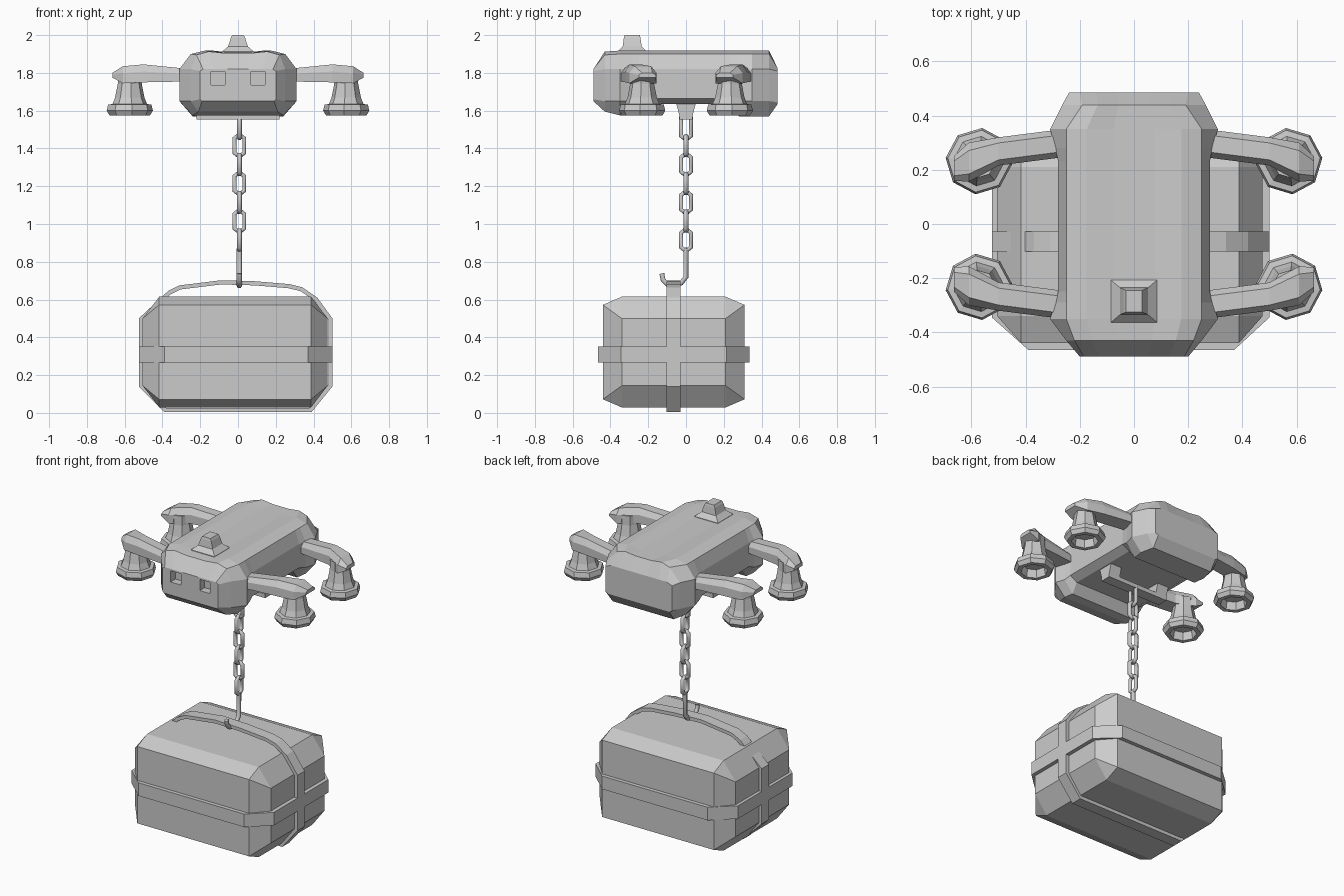
import bpy, bmesh, math
from mathutils import Vector

if "Cube" in bpy.data.objects:
    bpy.data.objects.remove(bpy.data.objects["Cube"])


def add_mesh(name, verts, faces=(), hull=False):
    me = bpy.data.meshes.new(name)
    bm = bmesh.new()
    vs = [bm.verts.new(v) for v in verts]
    for f in faces:
        bm.faces.new([vs[i] for i in f])
    if hull:
        bmesh.ops.convex_hull(bm, input=bm.verts)
        bmesh.ops.dissolve_limit(bm, angle_limit=0.01, verts=bm.verts, edges=bm.edges)
    bmesh.ops.recalc_face_normals(bm, faces=bm.faces)
    bm.to_mesh(me)
    bm.free()
    ob = bpy.data.objects.new(name, me)
    bpy.context.collection.objects.link(ob)
    return ob


def loft(name, rings, caps=True, loop=False):
    """Skin a row of closed rings that share a point count."""
    n, m = len(rings[0]), len(rings)
    faces = [(i * n + j, i * n + (j + 1) % n,
              (i + 1) % m * n + (j + 1) % n, (i + 1) % m * n + j)
             for i in range(m if loop else m - 1) for j in range(n)]
    if caps and not loop:
        faces += [tuple(range(n)), tuple(range((m - 1) * n, m * n))]
    return add_mesh(name, [p for r in rings for p in r], faces)


def box(name, x, y, z):
    return add_mesh(name, [(a, b, c) for a in x for b in y for c in z], hull=True)


def tube(name, pts, radius, closed=False):
    cu = bpy.data.curves.new(name, 'CURVE')
    cu.dimensions = '3D'
    cu.bevel_depth, cu.bevel_resolution, cu.use_fill_caps = radius, 1, True
    sp = cu.splines.new('POLY')
    sp.points.add(len(pts) - 1)
    for p, co in zip(sp.points, pts):
        p.co = (*co, 1)
    sp.use_cyclic_u = closed
    ob = bpy.data.objects.new(name, cu)
    bpy.context.collection.objects.link(ob)
    return ob


def strap(name, pts, lo, hi, t, to3d):
    """Flat band following a closed counter-clockwise 2D outline, t thick inwards."""
    n, rings = len(pts), []
    P = [Vector(p) for p in pts]
    for i in range(n):
        a = (P[i] - P[i - 1]).normalized()
        b = (P[(i + 1) % n] - P[i]).normalized()
        na, nb = Vector((-a.y, a.x)), Vector((-b.y, b.x))
        q = P[i] + (na + nb) * t / (1 + na.dot(nb))
        rings.append([to3d(*P[i], lo), to3d(*P[i], hi), to3d(*q, hi), to3d(*q, lo)])
    return loft(name, rings, loop=True)


# Body: sections along y (y, mid width, low z, high z, belly width, belly z, roof width, roof z)
sections = [
    (-.49, .20, 1.66, 1.81, .19, 1.65, .185, 1.82),
    (-.43, .25, 1.65, 1.82, .21, 1.595, .22, 1.895),
    (-.35, .31, 1.65, 1.82, .24, 1.575, .25, 1.90),
    (-.29, .29, 1.65, 1.82, .23, 1.575, .25, 1.90),
    (-.25, .28, 1.665, 1.82, .23, 1.635, .25, 1.90),
    (.23, .28, 1.665, 1.82, .23, 1.635, .25, 1.90),
    (.28, .29, 1.65, 1.82, .23, 1.57, .25, 1.90),
    (.35, .31, 1.65, 1.82, .24, 1.57, .25, 1.90),
    (.44, .265, 1.65, 1.82, .22, 1.57, .19, 1.90),
    (.485, .24, 1.645, 1.81, .22, 1.635, .20, 1.825),
]
rings = []
for k, (y, wm, zl, zh, wb, zb, wt, zt) in enumerate(sections):
    crown = .018 if 0 < k < len(sections) - 1 else 0
    half = [(wb, zb), (wm, zl), (wm, zh), (wt, zt), (wt * .7, zt + crown), (wt * .3, zt + crown * .5)]
    rings.append([(x, y, z) for x, z in half] + [(-x, y, z) for x, z in reversed(half)])
body = loft("drone_body", rings)

# Recessed front windows
for s in (-1, 1):
    cutter = box("window_cutter", (s * .068, s * .142), (-.6, -.44), (1.735, 1.82 - .012))
    cutter.hide_render = True
    mod = body.modifiers.new("window", 'BOOLEAN')
    mod.object, mod.operation, mod.solver = cutter, 'DIFFERENCE', 'EXACT'
    bpy.context.view_layer.objects.active = body
    bpy.ops.object.modifier_apply(modifier=mod.name)
    bpy.data.objects.remove(cutter)

# Roof beacon
loft("roof_beacon", [[(sx * w, -.285 + sy * d, z) for sx, sy in ((-1, -1), (1, -1), (1, 1), (-1, 1))]
                     for w, d, z in ((.085, .078, 1.895), (.085, .078, 1.912), (.052, .05, 1.94),
                                     (.038, .044, 1.985), (.03, .04, 2.0))])

# Arms and rotor pods, mirrored to four corners
arm_path = [(.25, .30, 1.82, 1.755, .052), (.50, .268, 1.845, 1.75, .052),
            (.61, .228, 1.835, 1.745, .072), (.665, .205, 1.80, 1.775, .045)]
pod_profile = [(.062, 1.80), (.064, 1.74), (.078, 1.67), (.092, 1.635), (.115, 1.632), (.123, 1.60),
               (.108, 1.575), (.08, 1.575), (.07, 1.625)]
for sx in (-1, 1):
    for sy in (-1, 1):
        loft("rotor_arm", [[(sx * x, sy * (y + w * a), z) for a, z in (
            (-1, zb), (-1, zt - (zt - zb) * .4), (-.6, zt), (.6, zt), (1, zt - (zt - zb) * .4), (1, zb))]
            for x, y, zt, zb, w in arm_path])
        loft("rotor_pod", [[(sx * (.573 + r * math.cos(a)), sy * (.232 + r * math.sin(a)), z)
                            for a in [math.tau * i / 8 + .1 for i in range(8)]] for r, z in pod_profile])

# Belly bracket holding the chain
box("bracket_bar", (-.22, .22), (-.035, .035), (1.553, 1.58))
for s in (-1, 1):
    loft("bracket_leg", [[(s * a, b * w, z) for a, b in ((.14, -1), (.22, -1), (.22, 1), (.14, 1))]
                         for w, z in ((.035, 1.575), (.055, 1.65))])

# Chain links, alternating direction
CX = .007
for i in range(7):
    cz, h = 1.515 - i * .1, (.07 if i == 0 else .06)
    pts = []
    for k in range(8):
        a = math.tau * (k + .5) / 8
        u = .026 * math.cos(a) / math.cos(math.pi / 8)
        v = math.copysign(h - .03, math.sin(a)) + .022 * math.sin(a)
        pts.append((CX, u, cz + v) if i % 2 == 0 else (CX + u, 0, cz + v))
    tube("chain_link", pts, .013, True)

# Hook passing under the handle strap
tube("hook", [(CX, 0, .87), (CX, 0, .72), (CX, -.025, .688), (CX, -.06, .674), (CX, -.10, .682),
              (CX, -.122, .705), (CX, -.128, .738)], .015)

# Crate: chamfered box
CY, CXC = -.065, -.015
pts = []
for s in (-1, 1):
    for t in (-1, 1):
        for u in (-1, 1):
            pts += [(CXC + s * .49, CY + t * .275, .322 + u * .178),
                    (CXC + s * .402, CY + t * .375, .322 + u * .25),
                    (CXC + s * .402, CY + t * .275, .322 + u * .293)]
add_mesh("crate", pts, hull=True)

# Straps: horizontal belt, and vertical band arching into a handle
belt = [(-.39, -.465), (.37, -.465), (.50, -.345), (.50, .215), (.37, .335), (-.39, .335),
        (-.525, .215), (-.525, -.345)]
strap("crate_belt", belt, .267, .352, .03, lambda a, b, c: (a, b, c))
band = [(-.39, .005), (.39, .005), (.50, .14), (.50, .50), (.42, .61), (.34, .665), (.27, .682),
        (.09, .697), (-.09, .702), (-.31, .675), (-.37, .645), (-.525, .50), (-.525, .14)]
strap("crate_handle_strap", band, -.102, -.028, .022, lambda a, b, c: (a, c, b))
